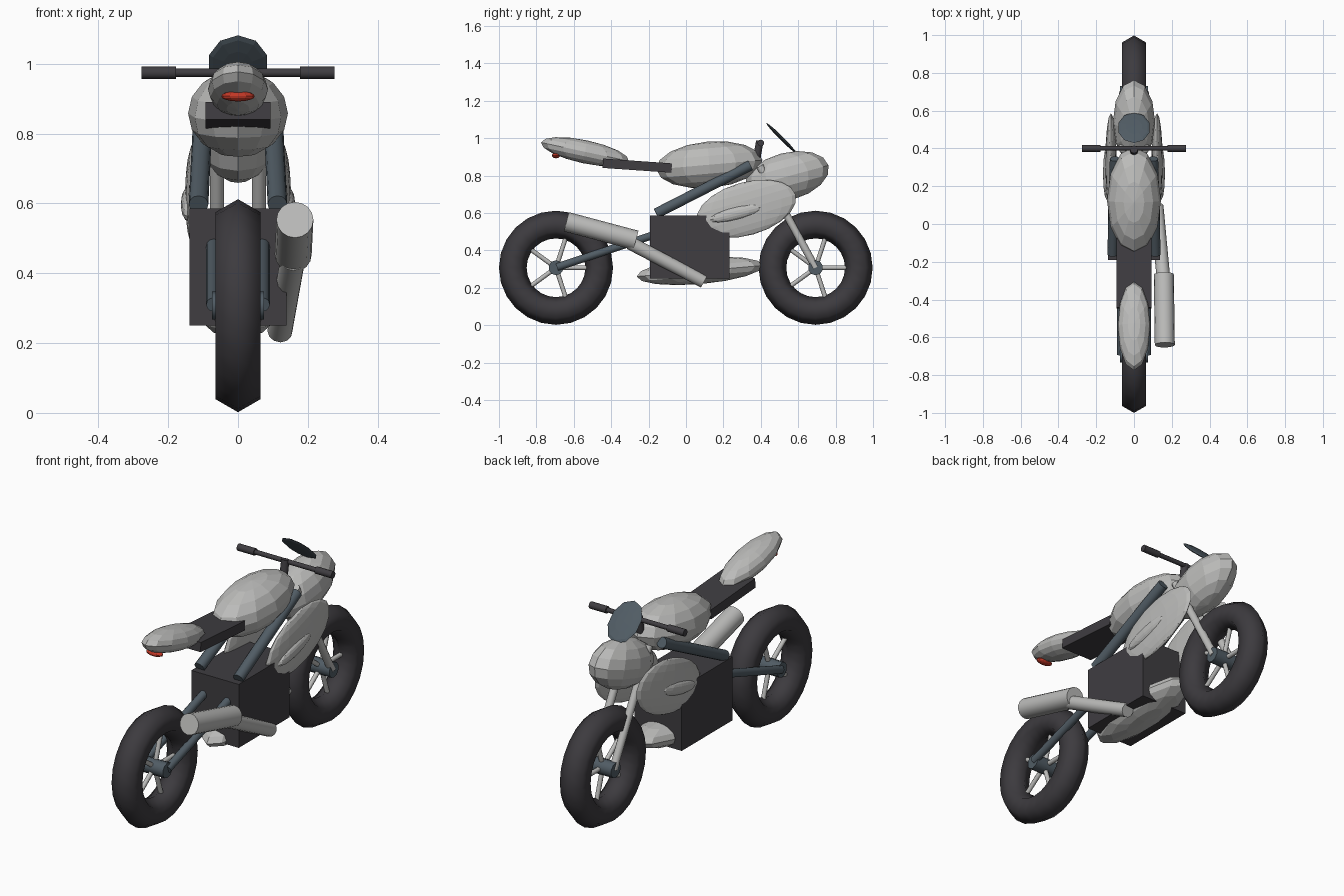
import bpy, math
from mathutils import Vector

if "Cube" in bpy.data.objects:
    bpy.data.objects.remove(bpy.data.objects["Cube"])


def mat(name, rgb):
    m = bpy.data.materials.new(name)
    m.diffuse_color = (*rgb, 1)
    m.use_nodes = True
    m.node_tree.nodes["Principled BSDF"].inputs["Base Color"].default_value = m.diffuse_color
    return m


LIGHT = mat("light_grey", (0.50, 0.50, 0.49))
DARK = mat("charcoal", (0.050, 0.047, 0.053))
RUBBER = mat("tyre_black", (0.046, 0.043, 0.049))
SLATE = mat("slate_metal", (0.082, 0.108, 0.130))
RED = mat("lamp_red", (0.55, 0.04, 0.02))


def finish(name, material, smooth=None):
    o = bpy.context.object
    o.name = name
    o.data.materials.append(material)
    if smooth:
        bpy.ops.object.shade_smooth_by_angle(angle=math.radians(smooth))
    return o


def ellipsoid(name, loc, semi, tilt, material, segs=12, rings=8):
    bpy.ops.mesh.primitive_uv_sphere_add(segments=segs, ring_count=rings, radius=1, location=loc,
                                         rotation=(math.radians(tilt), 0, 0))
    bpy.context.object.scale = semi
    return finish(name, material)


def tube(name, a, b, r, material, sides=12, smooth=50):
    a, b = Vector(a), Vector(b)
    d = b - a
    bpy.ops.mesh.primitive_cylinder_add(vertices=sides, radius=r, depth=d.length, location=(a + b) / 2,
                                        rotation=d.to_track_quat('Z', 'Y').to_euler())
    return finish(name, material, smooth)


def box(name, loc, size, tilt, material):
    bpy.ops.mesh.primitive_cube_add(size=1, location=loc, rotation=(math.radians(tilt), 0, 0))
    bpy.context.object.scale = size
    return finish(name, material)


# Wheels: hexagonal-section tyre, hub and five spokes
WZ = 0.307
for label, y in (("rear", -0.695), ("front", 0.693)):
    bpy.ops.mesh.primitive_torus_add(major_radius=0.231, minor_radius=0.074, major_segments=24,
                                     minor_segments=6, location=(0, y, WZ), rotation=(0, math.pi / 2, 0))
    finish(label + "_tyre", RUBBER, 80)
    tube(label + "_hub", (-0.075, y, WZ), (0.075, y, WZ), 0.04, SLATE, 10)
    for i in range(5):
        a = i * math.tau / 5
        tip = (0, y + 0.175 * math.cos(a), WZ + 0.175 * math.sin(a))
        tube(label + "_spoke", (0, y, WZ), tip, 0.012, LIGHT, 8)

# Engine block and belly pan
box("engine_block", (0, 0.021, 0.418), (0.277, 0.425, 0.335), 0, DARK)
ellipsoid("belly_pan", (0, 0.075, 0.29), (0.115, 0.34, 0.07), 5, LIGHT)

# Body shells and seat
ellipsoid("fuel_tank", (0, 0.125, 0.858), (0.143, 0.285, 0.124), 5, LIGHT)
ellipsoid("nose_fairing", (0, 0.54, 0.795), (0.112, 0.23, 0.127), 15, LIGHT)
ellipsoid("tail_fairing", (0, -0.54, 0.927), (0.086, 0.24, 0.062), -12, LIGHT)
box("seat", (0, -0.26, 0.853), (0.187, 0.37, 0.05), -4, DARK)
ellipsoid("tail_lamp", (0, -0.695, 0.907), (0.048, 0.022, 0.015), 0, RED)
ellipsoid("windscreen", (0, 0.51, 1.0), (0.087, 0.115, 0.010), -45, SLATE, 10, 6)

# Mirrored side parts
for s, side in ((-1, "left"), (1, "right")):
    ellipsoid(side + "_side_fairing", (s * 0.122, 0.322, 0.622), (0.03, 0.275, 0.142), 16, LIGHT, 16, 10)
    ellipsoid(side + "_scoop", (s * 0.144, 0.268, 0.598), (0.02, 0.146, 0.034), 14, LIGHT)
    tube(side + "_frame_rail", (s * 0.113, -0.16, 0.597), (s * 0.10, 0.345, 0.855), 0.028, SLATE)
    tube(side + "_swingarm", (s * 0.07, -0.69, 0.31), (s * 0.07, -0.15, 0.49), 0.021, SLATE)
    tube(side + "_fork_leg", (s * 0.06, 0.693, WZ), (s * 0.06, 0.395, 0.85), 0.02, LIGHT)
    tube(side + "_grip", (s * 0.178, 0.40, 0.974), (s * 0.276, 0.40, 0.974), 0.018, DARK)

# Steering
tube("handlebar", (-0.2, 0.40, 0.974), (0.2, 0.40, 0.974), 0.012, DARK)
tube("steering_stem", (0, 0.372, 0.86), (0, 0.395, 0.985), 0.02, DARK)

# Exhaust on one side
tube("exhaust_pipe", (0.12, 0.095, 0.234), (0.157, -0.30, 0.44), 0.036, LIGHT)
tube("muffler", (0.158, -0.268, 0.454), (0.163, -0.64, 0.553), 0.053, LIGHT, 16)
